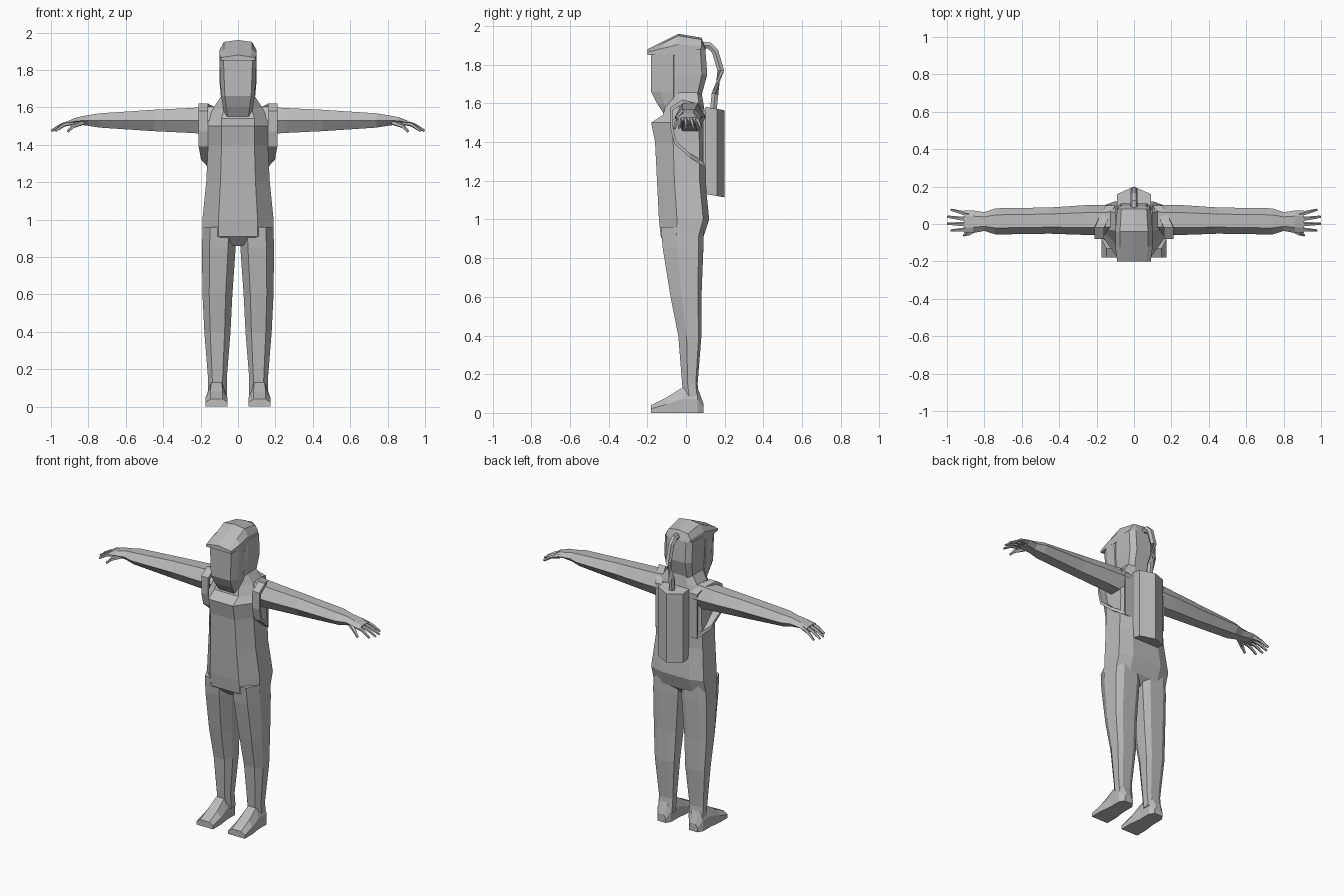
import bpy, bmesh, math
from mathutils import Vector

cube = bpy.data.objects.get("Cube")
if cube:
    bpy.data.objects.remove(cube, do_unlink=True)

suit_colour = (0.5, 0.5, 0.5, 1)
suit = bpy.data.materials.new("suit grey")
suit.use_nodes = True
suit.diffuse_color = suit_colour
suit.node_tree.nodes["Principled BSDF"].inputs["Base Color"].default_value = suit_colour


def loft(name, rings, side=1, closed=False):
    """Skin a row of equal-sized rings; side=-1 flips the part to the right."""
    bm = bmesh.new()
    rows = [[bm.verts.new((x * side, y, z)) for x, y, z in ring] for ring in rings]
    pairs = list(zip(rows, rows[1:]))
    if closed:
        pairs.append((rows[-1], rows[0]))
    else:
        bm.faces.new(rows[0])
        bm.faces.new(rows[-1])
    for lower, upper in pairs:
        for i in range(len(lower)):
            bm.faces.new((lower[i - 1], lower[i], upper[i], upper[i - 1]))
    bmesh.ops.recalc_face_normals(bm, faces=bm.faces)
    mesh = bpy.data.meshes.new(name)
    bm.to_mesh(mesh)
    bm.free()
    mesh.materials.append(suit)
    part = bpy.data.objects.new(name, mesh)
    bpy.context.collection.objects.link(part)
    return part


def section(z, width, front, back, centre=0, flat=0.55):
    """Eight-sided level section: flat front and back, sloped front corners."""
    depth = back - front
    half = [(width * flat, front), (width, front + depth * 0.36),
            (width, back - depth * 0.12), (width * flat, back)]
    left = [(centre + x, y, z) for x, y in half]
    right = [(centre - x, y, z) for x, y in reversed(half)]
    return left + right


def tube(name, path, start, end, side=1, sides=5):
    """Tube along a path, tapering from the start radius to the end radius."""
    points = [Vector(p) for p in path]
    last = len(points) - 1
    rings = []
    for i, point in enumerate(points):
        along = points[min(i + 1, last)] - points[max(i - 1, 0)]
        turn = along.to_track_quat('Z', 'Y')
        radius = start + (end - start) * i / last
        angles = [math.tau * k / sides for k in range(sides)]
        rings.append([point + turn @ Vector((math.cos(a), math.sin(a), 0)) * radius
                      for a in angles])
    return loft(name, rings, side)


# Torso from crotch to neck: height, half width, front, back
torso_rows = [(0.86, 0.03, -0.08, 0.04), (0.91, 0.19, -0.13, 0.09), (1, 0.19, -0.14, 0.12),
              (1.2, 0.17, -0.15, 0.1), (1.4, 0.16, -0.16, 0.1), (1.5, 0.16, -0.18, 0.1),
              (1.54, 0.16, -0.12, 0.1), (1.6, 0.13, -0.1, 0.09), (1.66, 0.09, -0.1, 0.08)]
loft("torso", [section(*row) for row in torso_rows])

# Hood and the face plate, which tapers to the chin
hood_rows = [(1.55, 0.1, -0.1, 0.08), (1.64, 0.09, -0.11, 0.08),
             (1.75, 0.1, -0.12, 0.11), (1.88, 0.1, -0.12, 0.1)]
loft("hood", [section(*row, flat=0.7) for row in hood_rows])
visor_rows = [(1.54, 0.07, -0.11), (1.6, 0.08, -0.15), (1.66, 0.09, -0.18), (1.86, 0.1, -0.18)]
loft("visor", [section(*row, back=-0.05, flat=0.78) for row in visor_rows])

# Brim running back over the crown: position, half width, ridge height
brim_rings = []
for y, width, ridge in [(-0.2, 0.09, 1.88), (-0.12, 0.1, 1.92), (-0.04, 0.1, 1.96),
                        (0.08, 0.09, 1.94), (0.1, 0.07, 1.89)]:
    base = 1.85
    edge = base + (ridge - base) * 0.5
    half = [(width, base), (width, edge), (width * 0.75, ridge - 0.01)]
    brim_rings.append([(x, y, z) for x, z in half] + [(0, y, ridge)]
                      + [(-x, y, z) for x, z in reversed(half)])
loft("brim", brim_rings)

# Backpack with a ridged back, and its breathing hose
pack_outline = [(0.09, 0.1), (0.09, 0.16), (0, 0.2), (-0.09, 0.16), (-0.09, 0.1)]
loft("backpack", [[(x, y, z - y * 0.18) for x, y in pack_outline] for z in (1.15, 1.6)])
hose_path = [(0.08, 1.9), (0.12, 1.9), (0.15, 1.87), (0.18, 1.77), (0.15, 1.65), (0.14, 1.55)]
tube("hose", [(0, y, z) for y, z in hose_path], 0.02, 0.02, sides=6)

# Legs: height, half width, front, back
leg_rows = [(0.96, 0.09, -0.13, 0.09), (0.85, 0.09, -0.12, 0.09), (0.6, 0.08, -0.08, 0.08),
            (0.4, 0.07, -0.04, 0.08), (0.15, 0.05, -0.02, 0.06), (0.06, 0.05, -0.01, 0.07)]
# Feet from heel to toe: position, half width, height
foot_rows = [(0.09, 0.03, 0.05), (0.06, 0.05, 0.13), (-0.02, 0.05, 0.13),
             (-0.1, 0.06, 0.08), (-0.18, 0.06, 0.04)]
# Arms from shoulder to knuckles: position, half depth, half height
arm_rows = [(0.12, 0.08, 0.08), (0.25, 0.08, 0.07), (0.45, 0.07, 0.06), (0.74, 0.07, 0.04),
            (0.8, 0.05, 0.03), (0.86, 0.06, 0.02), (0.91, 0.06, 0.01)]
# Shoulder strap loop, seen from the side: position, height
strap_path = [(0.1, 1.56), (0.06, 1.6), (-0.02, 1.62), (-0.08, 1.58),
              (-0.08, 1.47), (-0.06, 1.39), (0.02, 1.32), (0.1, 1.27)]

for label, side in (("left", 1), ("right", -1)):
    loft(label + "_leg", [section(z, width, front, back, centre=0.11 - max(z - 0.6, 0) * 0.03)
                          for z, width, front, back in leg_rows], side)

    foot_rings = []
    for y, width, height in foot_rows:
        shape = [(width, 0), (width, height * 0.55), (width * 0.55, height)]
        outline = shape + [(-x, z) for x, z in reversed(shape)]
        foot_rings.append([(0.115 + x, y, z) for x, z in outline])
    loft(label + "_foot", foot_rings, side)

    arm_rings = []
    for x, depth, height in arm_rows:
        droop = max(x - 0.85, 0) * 0.2
        angles = [math.tau * k / 6 for k in range(6)]
        arm_rings.append([(x, 0.025 - x * 0.015 + depth * math.cos(a),
                           1.53 - droop + height * math.sin(a) * 1.1) for a in angles])
    loft(label + "_arm", arm_rings, side)

    # Fingers fan out from the knuckles and droop towards the tips
    for i in range(4):
        spread = 1.5 - i
        root = Vector((0.88, 0.01 + spread * 0.026, 1.52))
        tip = Vector((1 - spread ** 2 * 0.01, 0.02 + spread * 0.037, 1.475))
        knuckle = (root + tip) / 2 + Vector((0, 0, 0.01))
        tube(f"{label}_finger_{i + 1}", [root, knuckle, tip], 0.014, 0.007, side)
    tube(label + "_thumb", [(0.83, -0.02, 1.52), (0.88, -0.05, 1.5), (0.91, -0.06, 1.47)],
         0.016, 0.007, side)

    # Strap bands turn in towards the pack behind the shoulder
    shoulder = Vector((0, 0.02, 1.48))
    strap_rings = []
    for y, z in strap_path:
        inner = 0.16 - max(y, 0) * 0.6
        outside = Vector((inner, y, z))
        inside = shoulder.lerp(outside, 0.86)
        inside.x = inner
        band = Vector((0.05, 0, 0))
        strap_rings.append([outside, outside + band, inside + band, inside])
    loft(label + "_strap", strap_rings, side, closed=True)
